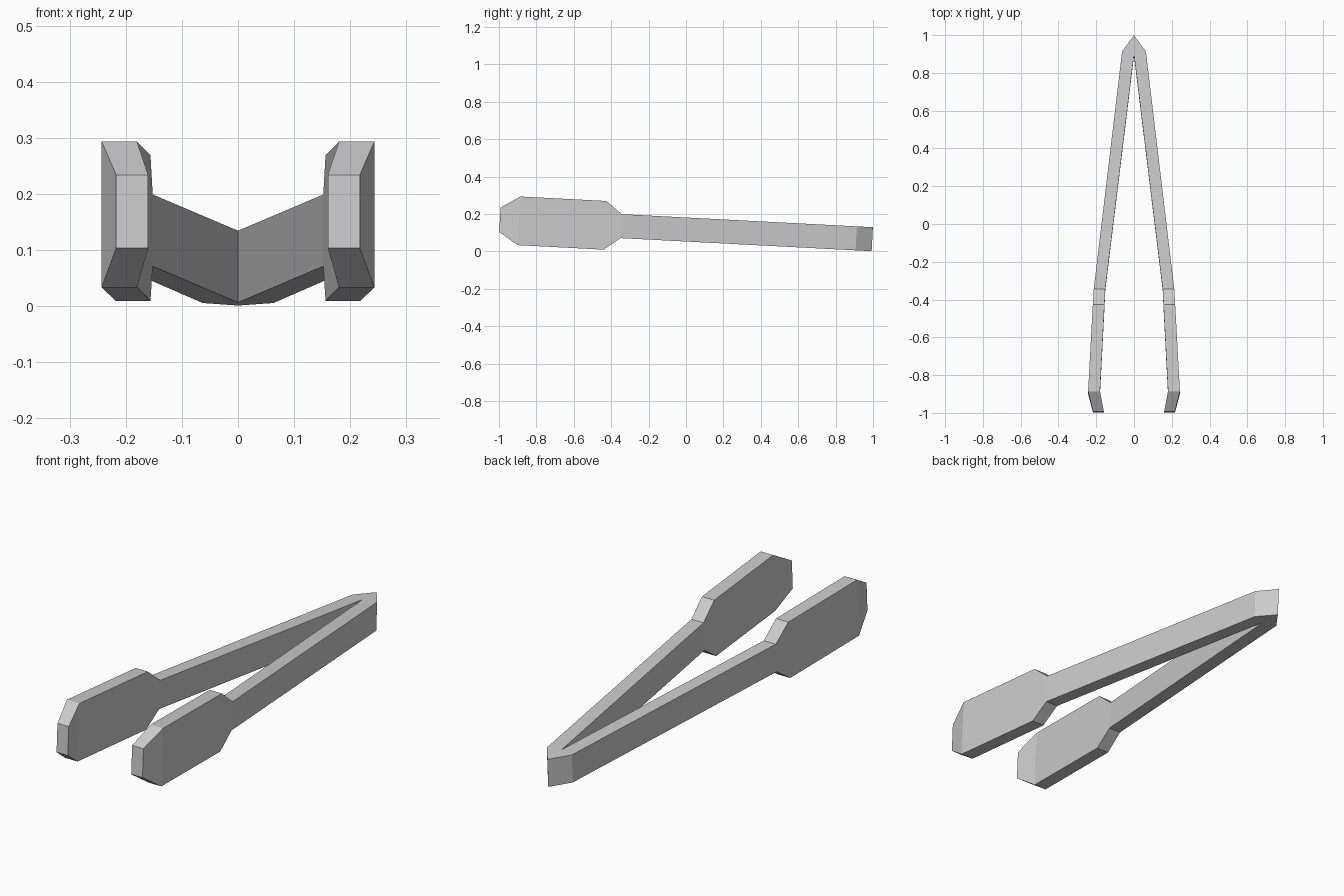
import bpy
import bmesh

cube = bpy.data.objects.get("Cube")
if cube:
    bpy.data.objects.remove(cube, do_unlink=True)

# Brushed grey metal
metal = bpy.data.materials.new("grey metal")
metal.use_nodes = True
grey = (0.6, 0.6, 0.6, 1.0)
metal.diffuse_color = grey
metal.node_tree.nodes["Principled BSDF"].inputs["Base Color"].default_value = grey

# Arm stations from gripping tip to hinge:
# (inner x, inner y), (outer x, outer y), half height
STATIONS = [
    ((0.160, -0.995), (0.217, -0.995), 0.065),   # blunt tip
    ((0.180, -0.893), (0.243, -0.893), 0.130),   # paddle front
    ((0.156, -0.433), (0.218, -0.433), 0.130),   # paddle back
    ((0.152, -0.347), (0.213, -0.347), 0.064),   # neck
    ((0.000, 0.893), (0.063, 0.910), 0.064),     # hinge notch
    ((0.000, 0.893), (0.000, 0.996), 0.064),     # hinge point
]
SLOPE = 0.052     # the tongs lean down towards the hinge
MID_HEIGHT = 0.117


def tilted(point, offset):
    """Place a plan point on the sloping centre plane, offset square to it."""
    x, y = point
    return (x, y + SLOPE * offset, MID_HEIGHT - SLOPE * y + offset)


def build_tongs():
    bm = bmesh.new()
    rings = []
    for inner, outer, half in STATIONS:
        corners = ((inner, -half), (outer, -half), (outer, half), (inner, half))
        rings.append([bm.verts.new(tilted(p, h)) for p, h in corners])
    # Tip cap, then four walls between neighbouring stations
    bm.faces.new(rings[0])
    for a, b in zip(rings, rings[1:]):
        for i in range(4):
            j = (i + 1) % 4
            bm.faces.new((a[i], b[i], b[j], a[j]))
    # Collapse the shared inner edge at the hinge
    bmesh.ops.remove_doubles(bm, verts=bm.verts[:], dist=0.0005)
    bmesh.ops.recalc_face_normals(bm, faces=bm.faces[:])
    if sum(f.normal.z * (f.calc_center_median().z - MID_HEIGHT) for f in bm.faces
           if f.calc_center_median().y < 0) < 0:
        bmesh.ops.reverse_faces(bm, faces=bm.faces[:])
    mesh = bpy.data.meshes.new("tongs")
    bm.to_mesh(mesh)
    bm.free()
    mesh.materials.append(metal)
    return mesh


# Two arms joined at the hinge
tongs = bpy.data.objects.new("tongs", build_tongs())
bpy.context.collection.objects.link(tongs)
mirror = tongs.modifiers.new("second arm", 'MIRROR')
mirror.use_axis = (True, False, False)
mirror.merge_threshold = 0.0005
